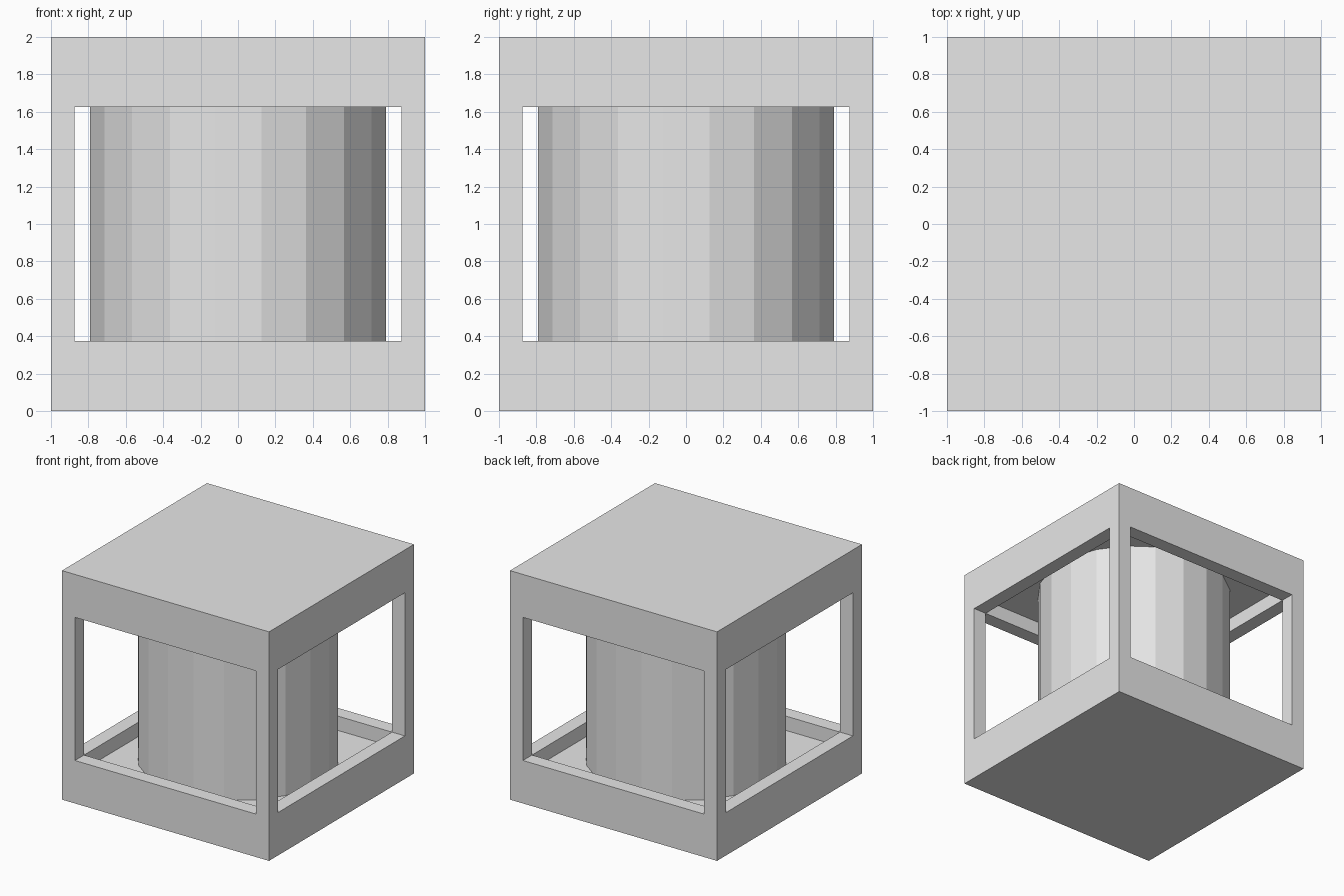
import bpy
import math

default = bpy.data.objects.get("Cube")
if default:
    bpy.data.objects.remove(default, do_unlink=True)

grey = bpy.data.materials.new("plain_grey")
grey.use_nodes = True
colour = (0.8, 0.8, 0.8, 1)
grey.diffuse_color = colour
grey.node_tree.nodes["Principled BSDF"].inputs["Base Color"].default_value = colour

WALL = 0.125
INNER = 1 - WALL       # half width inside the walls
FLOOR = 0.25           # thickness of base and lid slabs
SILL = 0.375           # window edge distance from base and lid


def box(name, x, y, z):
    """Box centred on the model, given its full sizes."""
    bpy.ops.mesh.primitive_cube_add(size=1, location=(0, 0, 1))
    obj = bpy.context.object
    obj.name = name
    obj.scale = (x, y, z)
    bpy.ops.object.transform_apply(location=False, rotation=False, scale=True)
    return obj


# Outer case, hollowed and opened on all four sides
case = box("case", 2, 2, 2)
case.data.materials.append(grey)
window_height = 2 - 2 * SILL
cutters = [
    box("cavity_cutter", 2 * INNER, 2 * INNER, 2 - 2 * FLOOR),
    box("front_window_cutter", 2 * INNER, 3, window_height),
    box("side_window_cutter", 3, 2 * INNER, window_height),
]
for cutter in cutters:
    cutter.hide_render = True
    bpy.ops.object.select_all(action='DESELECT')
    case.select_set(True)
    bpy.context.view_layer.objects.active = case
    cut = case.modifiers.new(cutter.name, 'BOOLEAN')
    cut.operation = 'DIFFERENCE'
    cut.solver = 'EXACT'
    cut.object = cutter
    bpy.ops.object.modifier_apply(modifier=cut.name)
for cutter in cutters:
    bpy.data.objects.remove(cutter, do_unlink=True)

# Faceted core standing between base and lid, a flat side facing front
SIDES = 20
bpy.ops.mesh.primitive_cylinder_add(vertices=SIDES, radius=0.8, depth=2 - 2 * FLOOR,
                                    location=(0, 0, 1),
                                    rotation=(0, 0, math.pi / SIDES))
core = bpy.context.object
core.name = "core_cylinder"
core.data.materials.append(grey)
